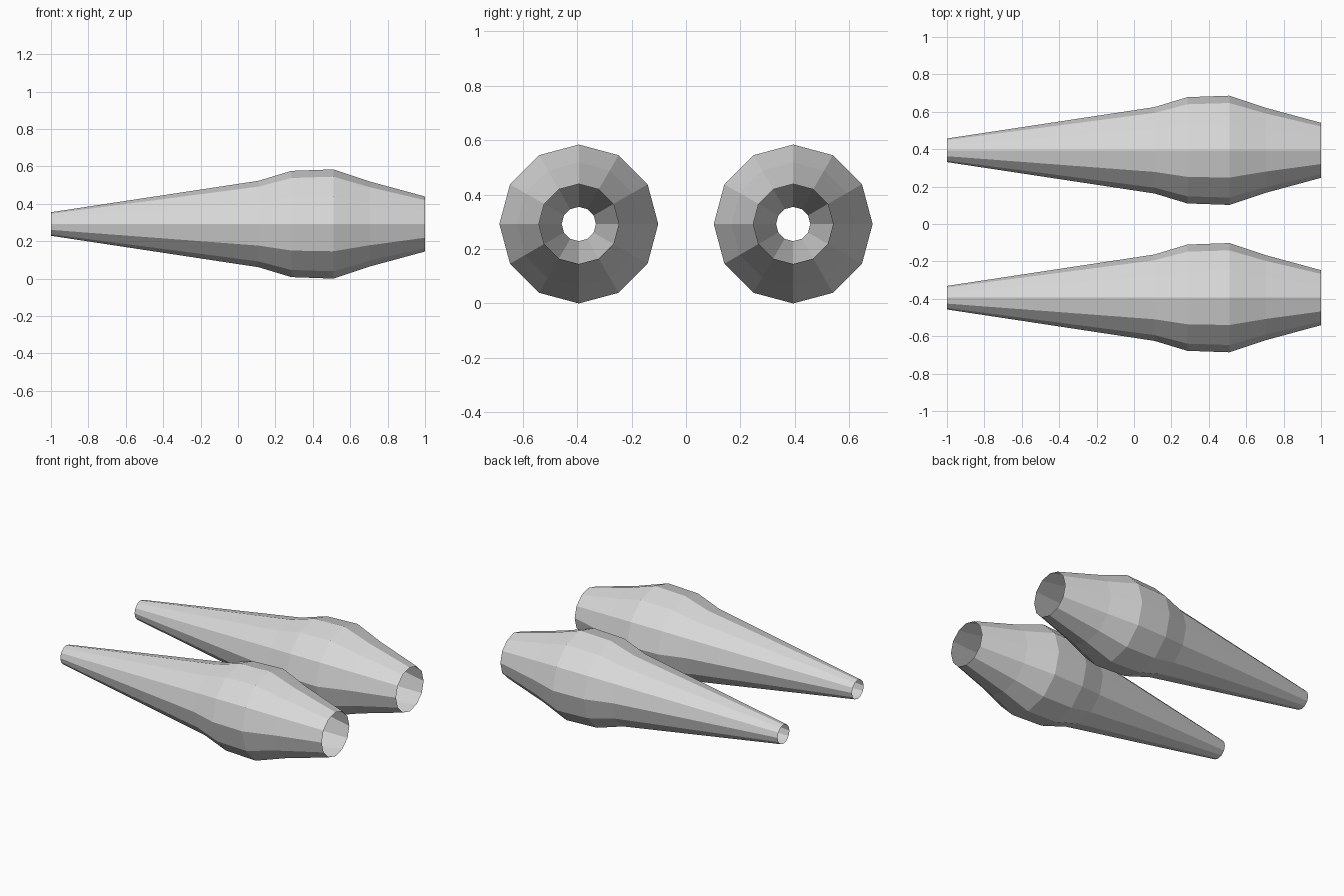
import bpy, bmesh, math

if "Cube" in bpy.data.objects:
    bpy.data.objects.remove(bpy.data.objects["Cube"])

SIDES = 12
CENTRE_Y, CENTRE_Z = 0.394, 0.292
# (x, radius) along the tapered tube
PROFILE = [(-1, 0.063), (0.11, 0.231), (0.285, 0.284),
           (0.51, 0.292), (0.705, 0.227), (1, 0.147)]

grey = bpy.data.materials.new("light grey")
grey.diffuse_color = (0.7, 0.7, 0.7, 1)
grey.use_nodes = True
grey.node_tree.nodes["Principled BSDF"].inputs["Base Color"].default_value = grey.diffuse_color


def tapered_tube(name, y):
    """Open-ended flat-faced tube lathed around the x axis."""
    bm = bmesh.new()
    rings = []
    for x, r in PROFILE:
        angles = [2 * math.pi * i / SIDES for i in range(SIDES)]
        rings.append([bm.verts.new((x, r * math.cos(a), r * math.sin(a))) for a in angles])
    for a, b in zip(rings, rings[1:]):
        for i in range(SIDES):
            j = (i + 1) % SIDES
            bm.faces.new((a[i], a[j], b[j], b[i]))
    bm.normal_update()
    # make sure the outside faces outward
    for f in bm.faces:
        c = f.calc_center_median()
        if f.normal.y * c.y + f.normal.z * c.z < 0:
            f.normal_flip()
    mesh = bpy.data.meshes.new(name)
    bm.to_mesh(mesh)
    bm.free()
    mesh.materials.append(grey)
    obj = bpy.data.objects.new(name, mesh)
    obj.location = (0, y, CENTRE_Z)
    bpy.context.collection.objects.link(obj)


# matching pair, one each side of the centre line
tapered_tube("front_tube", -CENTRE_Y)
tapered_tube("back_tube", CENTRE_Y)
